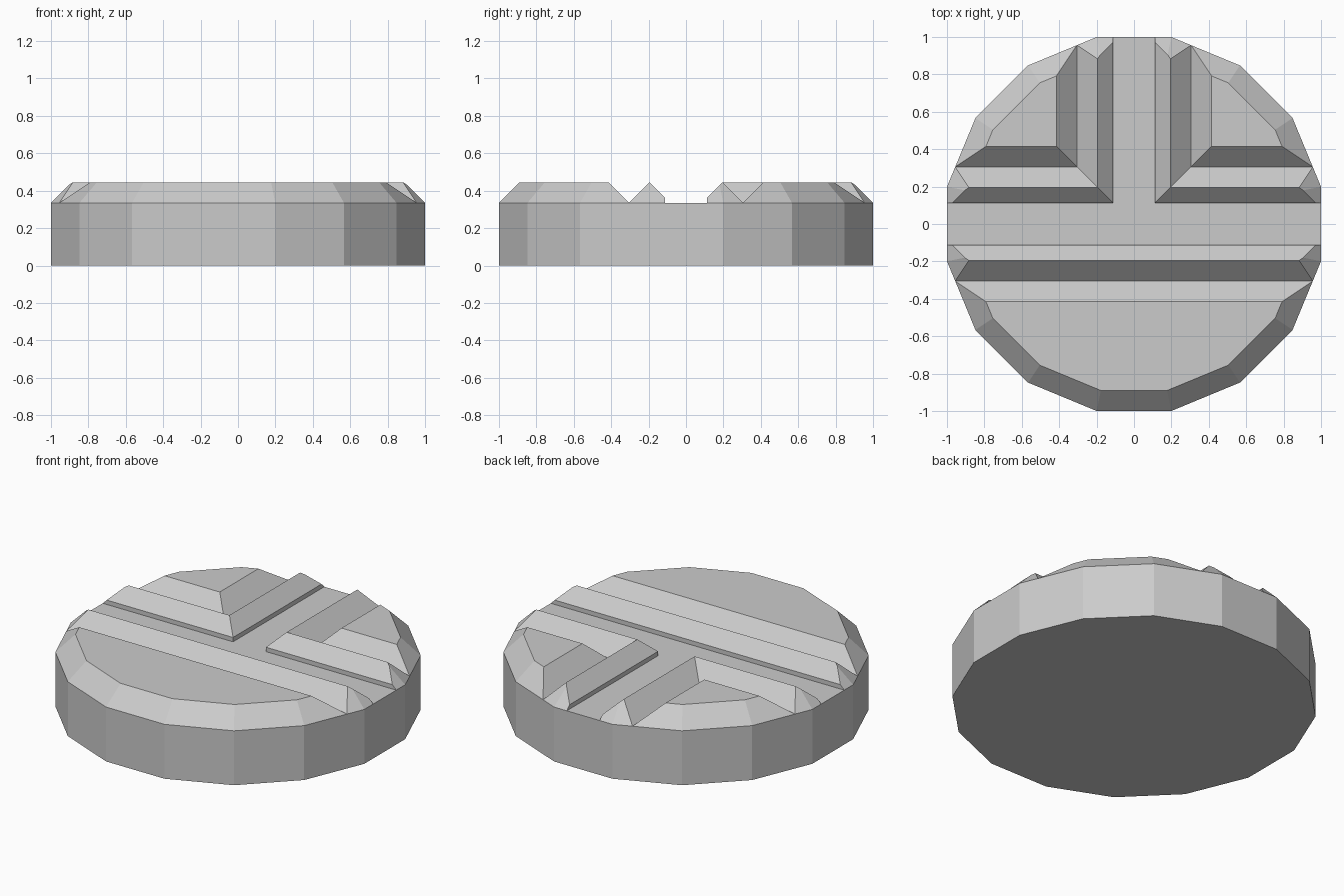
import bpy, bmesh, math

if "Cube" in bpy.data.objects:
    bpy.data.objects.remove(bpy.data.objects["Cube"])

SIDES = 16
FLOOR, LIP, TOP, OVER = 0.335, 0.362, 0.445, 0.55
PEAK1, VALLEY = 0.195, 0.305   # ridge peak and V-groove centre offsets


def rings_to_object(name, rings):
    """Skin a list of equal-sized vertex rings and cap both ends."""
    bm = bmesh.new()
    rows = [[bm.verts.new(p) for p in ring] for ring in rings]
    n = len(rows[0])
    for a, b in zip(rows, rows[1:]):
        for i in range(n):
            j = (i + 1) % n
            bm.faces.new((a[i], a[j], b[j], b[i]))
    bm.faces.new(rows[0])
    bm.faces.new(rows[-1])
    bmesh.ops.recalc_face_normals(bm, faces=bm.faces)
    mesh = bpy.data.meshes.new(name)
    bm.to_mesh(mesh)
    bm.free()
    obj = bpy.data.objects.new(name, mesh)
    bpy.context.collection.objects.link(obj)
    return obj


def polygon(apothem, z):
    r = apothem / math.cos(math.pi / SIDES)
    return [(r * math.cos((i + 0.5) * 2 * math.pi / SIDES),
             r * math.sin((i + 0.5) * 2 * math.pi / SIDES), z) for i in range(SIDES)]


# Round tile with a chamfered top edge
disc = rings_to_object("round_tile", [polygon(1, 0), polygon(1, FLOOR),
                                      polygon(1 - (TOP - FLOOR), TOP)])

# Flat-bottomed channel and V-groove cross-sections (offset, height)
far = PEAK1 + OVER - TOP
channel = [(-far, OVER), (-PEAK1, TOP), (-0.112, LIP), (-0.112, FLOOR),
           (0.112, FLOOR), (0.112, LIP), (PEAK1, TOP), (far, OVER)]
rise = OVER - FLOOR
vee = [(VALLEY - rise, OVER), (VALLEY, FLOOR), (VALLEY + rise, OVER)]

# Crossbar and stem channels, straight front groove, mitred corner grooves
cutters = [
    rings_to_object("crossbar_cutter", [[(x, d, z) for d, z in channel] for x in (-1.3, 1.3)]),
    rings_to_object("stem_cutter", [[(d, y, z) for d, z in channel] for y in (0, 1.3)]),
    rings_to_object("front_groove_cutter", [[(x, -d, z) for d, z in vee] for x in (-1.3, 1.3)]),
]
for side, s in (("left", -1), ("right", 1)):
    cutters.append(rings_to_object(side + "_corner_groove_cutter", [
        [(s * 1.3, d, z) for d, z in vee],
        [(s * d, d, z) for d, z in vee],
        [(s * d, 1.3, z) for d, z in vee]]))

# Carve the tile, then bake the result and drop the cutters
for c in cutters:
    c.hide_render = True
    m = disc.modifiers.new(c.name, 'BOOLEAN')
    m.operation = 'DIFFERENCE'
    m.solver = 'EXACT'
    m.object = c
bpy.context.view_layer.update()
carved = bpy.data.meshes.new_from_object(
    disc.evaluated_get(bpy.context.evaluated_depsgraph_get()))
disc.modifiers.clear()
disc.data = carved
for c in cutters:
    bpy.data.objects.remove(c)
